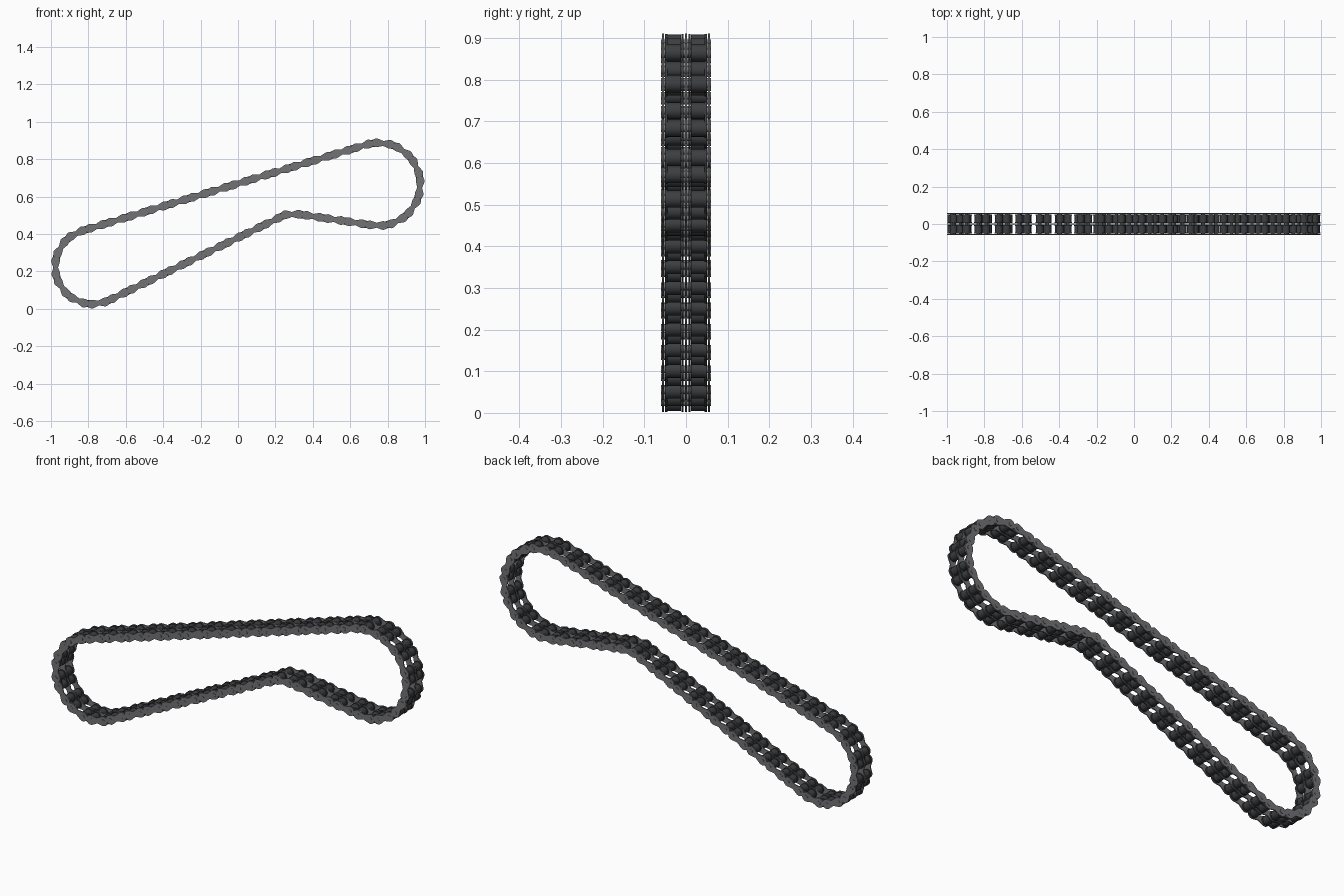
import bpy, bmesh, math
from mathutils import Vector, Matrix

if "Cube" in bpy.data.objects:
    bpy.data.objects.remove(bpy.data.objects["Cube"])

# Chain path: circles (x, z, signed radius); negative = idler wrapped the other way
CIRCLES = [(-0.778, 0.225, 0.2), (0.29, 0.41, -0.1), (0.753, 0.666, 0.222)]


def tangent(a, b):
    dx, dz = b[0] - a[0], b[1] - a[1]
    return math.atan2(dz, dx) - math.asin((b[2] - a[2]) / math.hypot(dx, dz))


def on_circle(c, t):
    return Vector((c[0] + c[2] * math.sin(t), c[1] - c[2] * math.cos(t)))


path = []
n = len(CIRCLES)
angles = [tangent(CIRCLES[i], CIRCLES[(i + 1) % n]) for i in range(n)]
path.append(on_circle(CIRCLES[0], angles[0]))
for i in [1, 2, 0]:
    t0, t1, c = angles[i - 1], angles[i], CIRCLES[i]
    sweep = (t1 - t0) % math.tau
    if c[2] < 0:
        sweep -= math.tau
    path += [on_circle(c, t0 + sweep * k / 60) for k in range(61)]

lengths = [0.0]
for p, q in zip(path, path[1:]):
    lengths.append(lengths[-1] + (q - p).length)
TOTAL = lengths[-1]


def at(s):
    s %= TOTAL
    for i in range(len(path) - 1):
        if s <= lengths[i + 1]:
            span = lengths[i + 1] - lengths[i]
            return path[i].lerp(path[i + 1], (s - lengths[i]) / span if span else 0)
    return path[0]


def material(name, c):
    m = bpy.data.materials.new(name)
    m.diffuse_color = (*c, 1)
    m.use_nodes = True
    m.node_tree.nodes["Principled BSDF"].inputs["Base Color"].default_value = m.diffuse_color
    return m


def finish(bm, name, mat):
    bmesh.ops.recalc_face_normals(bm, faces=bm.faces)
    me = bpy.data.meshes.new(name)
    bm.to_mesh(me)
    bm.free()
    me.materials.append(mat)
    ob = bpy.data.objects.new(name, me)
    bpy.context.collection.objects.link(ob)
    bpy.context.view_layer.objects.active = ob
    ob.select_set(True)
    bpy.ops.object.shade_smooth_by_angle(angle=math.radians(35))
    ob.select_set(False)


def rod(bm, p, r, y0, y1, sides=16):
    m = Matrix.Translation((p.x, (y0 + y1) / 2, p.y)) @ Matrix.Rotation(math.pi / 2, 4, 'X')
    bmesh.ops.create_cone(bm, cap_ends=True, segments=sides, radius1=r, radius2=r,
                          depth=y1 - y0, matrix=m)


def plate(bm, p, q, r, waist, y, thick):
    # Link plate: two rounded ends with a narrower middle
    d = (q - p).normalized()
    side = Vector((-d.y, d.x))
    mid = (p + q) / 2
    pts = []
    for c, sgn in ((q, 1), (p, -1)):
        for k in range(11):
            a = math.radians(-110 + 22 * k)
            pts.append(c + sgn * (d * math.cos(a) + side * math.sin(a)) * r)
        pts.append(mid + sgn * side * waist)
    f = bm.faces.new([bm.verts.new((v.x, y - thick / 2, v.y)) for v in pts])
    ext = bmesh.ops.extrude_face_region(bm, geom=[f], use_keep_orig=True)
    vs = [g for g in ext["geom"] if isinstance(g, bmesh.types.BMVert)]
    bmesh.ops.translate(bm, verts=vs, vec=(0, thick, 0))


dark = material("dark_steel", (0.045, 0.048, 0.052))
light = material("plate_steel", (0.17, 0.17, 0.18))

COUNT = round(TOTAL / 0.1135)
PERIOD = TOTAL / COUNT
HALF = 0.0215
rollers, inner, outer, pins = (bmesh.new() for _ in range(4))

for k in range(COUNT):
    s = k * PERIOD
    a, b, c = at(s - HALF), at(s + HALF), at(s + PERIOD - HALF)
    for p in (a, b):
        rod(pins, p, 0.009, -0.0595, 0.0595, 12)
        for y in (-0.028, 0.028):
            rod(rollers, p, 0.0205, y - 0.0165, y + 0.0165)
    for y in (-0.0475, -0.0085, 0.0085, 0.0475):
        plate(inner, a, b, 0.0225, 0.019, y, 0.005)
    for y in (-0.0555, 0, 0.0555):
        plate(outer, b, c, 0.0235, 0.013, y, 0.005)

finish(rollers, "rollers", dark)
finish(inner, "inner_link_plates", dark)
finish(outer, "outer_link_plates", light)
finish(pins, "link_pins", light)
